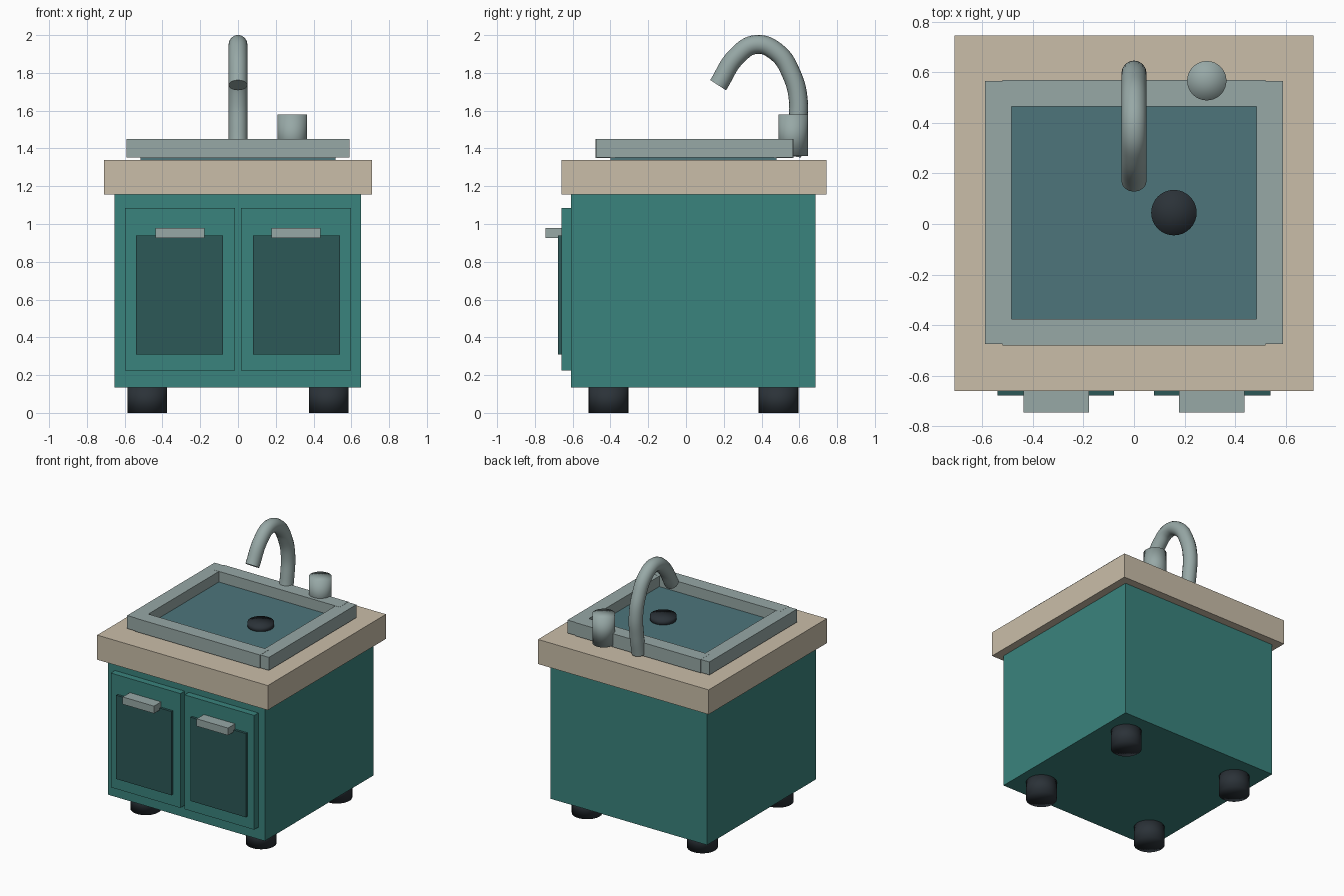
import bpy
import bmesh
from mathutils import Matrix

cube = bpy.data.objects.get("Cube")
if cube:
    bpy.data.objects.remove(cube, do_unlink=True)


def srgb(hex_code):
    chans = [int(hex_code[i:i + 2], 16) / 255 for i in (0, 2, 4)]
    return [c / 12.92 if c <= 0.04045 else ((c + 0.055) / 1.055) ** 2.4 for c in chans] + [1]


def material(name, hex_code):
    mat = bpy.data.materials.new(name)
    mat.use_nodes = True
    mat.diffuse_color = srgb(hex_code)
    mat.node_tree.nodes["Principled BSDF"].inputs["Base Color"].default_value = srgb(hex_code)
    return mat


teal = material("teal paint", "3A837D")
dark_teal = material("dark teal paint", "2C5857")
stone = material("beige counter", "CABEA9")
metal = material("pale metal", "97A8A6")
basin = material("blue grey basin", "4D757B")
rubber = material("black rubber", "2B3238")


def make(name, bm, mat, smooth=False):
    mesh = bpy.data.meshes.new(name)
    bmesh.ops.recalc_face_normals(bm, faces=bm.faces)
    for face in bm.faces:
        face.smooth = smooth
    bm.to_mesh(mesh)
    bm.free()
    mesh.materials.append(mat)
    obj = bpy.data.objects.new(name, mesh)
    bpy.context.collection.objects.link(obj)
    return obj


def box(name, mat, x, y, z):
    """Box between (low, high) pairs on each axis."""
    bm = bmesh.new()
    bmesh.ops.create_cube(bm, size=1)
    for v in bm.verts:
        v.co = [(a + b) / 2 + c * (b - a) for (a, b), c in zip((x, y, z), v.co)]
    return make(name, bm, mat)


def cylinder(name, mat, x, y, z, radius):
    bm = bmesh.new()
    bmesh.ops.create_cone(bm, cap_ends=True, cap_tris=True, segments=32,
                          radius1=radius, radius2=radius, depth=z[1] - z[0],
                          matrix=Matrix.Translation((x, y, (z[0] + z[1]) / 2)))
    return make(name, bm, mat, smooth=True)


# Cabinet and counter
box("cabinet", teal, (-0.655, 0.65), (-0.61, 0.685), (0.135, 1.155))
box("countertop", stone, (-0.71, 0.71), (-0.66, 0.745), (1.155, 1.34))

# Doors with inset panels and handles, feet below
for side, s in (("left", 1), ("right", -1)):
    def span(a, b):
        return tuple(sorted((s * a, s * b)))
    box(side + "_door", teal, span(0.017, 0.597), (-0.66, -0.6), (0.225, 1.085))
    box(side + "_door_panel", dark_teal, span(0.08, 0.54), (-0.678, -0.65), (0.31, 0.94))
    box(side + "_handle", metal, span(0.178, 0.438), (-0.745, -0.655), (0.925, 0.98))
    for end, y in (("front", -0.41), ("back", 0.49)):
        cylinder(f"{end}_{side}_foot", rubber, s * 0.48, y, (0, 0.14), 0.105)
    box(side + "_sink_rim", metal, span(0.485, 0.59), (-0.475, 0.565), (1.351, 1.449))

# Rest of the sink
for end, y in (("front", (-0.48, -0.375)), ("back", (0.465, 0.57))):
    box(end + "_sink_rim", metal, (-0.52, 0.52), y, (1.35, 1.45))
box("sink_floor", basin, (-0.515, 0.515), (-0.4, 0.48), (1.335, 1.37))
cylinder("drain", rubber, 0.158, 0.045, (1.36, 1.405), 0.09)

# Tap knob and curved spout
cylinder("tap_knob", metal, 0.288, 0.567, (1.36, 1.58), 0.078)

path = [(0.56, 1.36), (0.585, 1.5), (0.595, 1.65), (0.56, 1.79),
        (0.48, 1.91), (0.37, 1.95), (0.27, 1.89), (0.17, 1.735)]
curve = bpy.data.curves.new("faucet", "CURVE")
curve.dimensions = "3D"
curve.bevel_depth = 0.05
curve.bevel_resolution = 6
curve.resolution_u = 8
curve.use_fill_caps = True
spline = curve.splines.new("BEZIER")
spline.bezier_points.add(len(path) - 1)
for point, (y, z) in zip(spline.bezier_points, path):
    point.co = (0, y, z)
    point.handle_left_type = point.handle_right_type = "AUTO"
curve.materials.append(metal)
faucet = bpy.data.objects.new("faucet", curve)
bpy.context.collection.objects.link(faucet)
bpy.ops.object.select_all(action="DESELECT")
faucet.select_set(True)
bpy.context.view_layer.objects.active = faucet
bpy.ops.object.convert(target="MESH")
bpy.ops.object.shade_smooth_by_angle()
